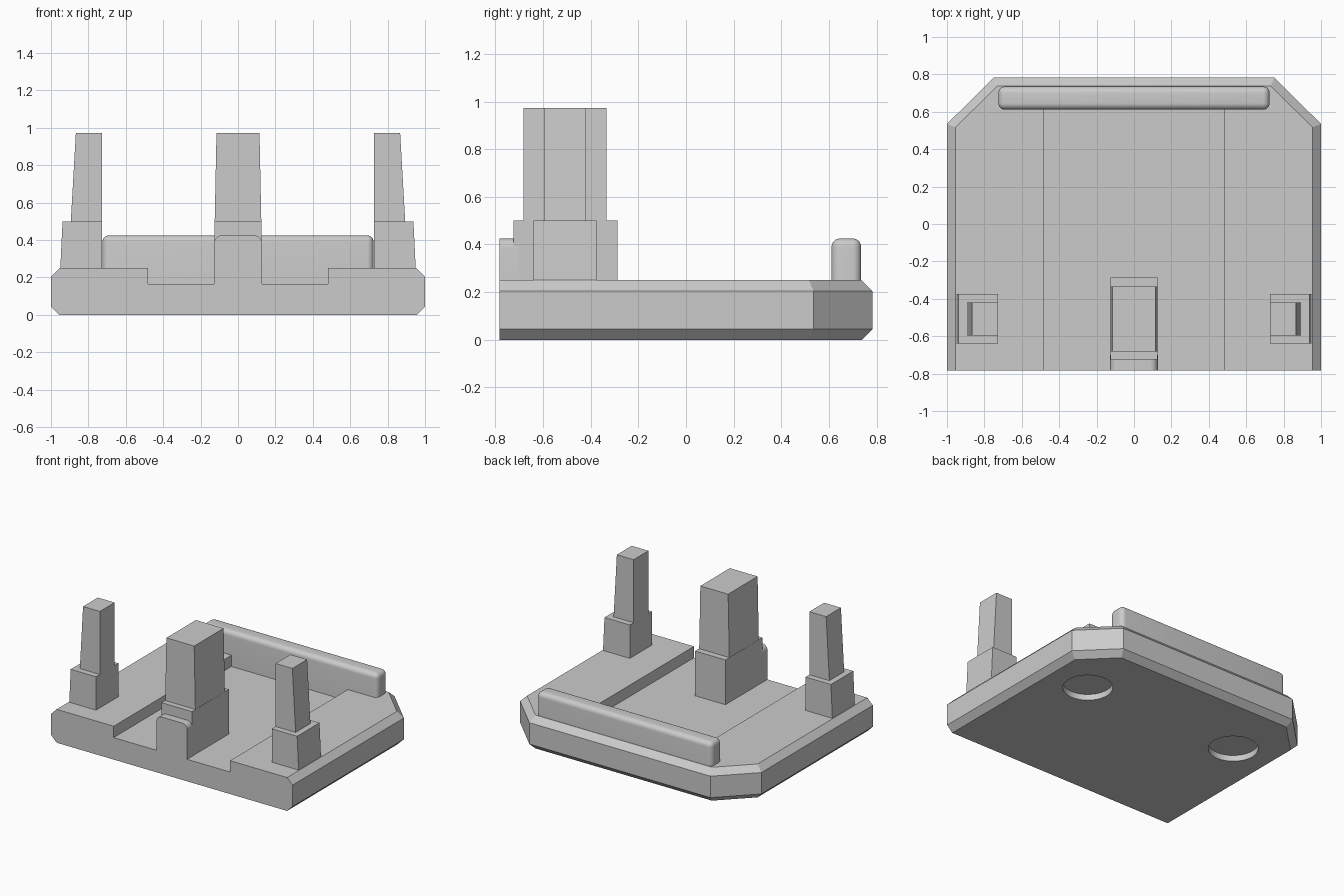
import bpy, bmesh, math

cube = bpy.data.objects.get("Cube")
if cube:
    bpy.data.objects.remove(cube, do_unlink=True)

grey = bpy.data.materials.new("plain grey")
grey.use_nodes = True
grey.diffuse_color = (0.6, 0.6, 0.6, 1)
grey.node_tree.nodes["Principled BSDF"].inputs["Base Color"].default_value = (0.6, 0.6, 0.6, 1)

HALF_DEPTH = 0.7825
FLOOR = 0.165
TOP = 0.25


def finish(name, bm):
    bmesh.ops.recalc_face_normals(bm, faces=bm.faces)
    mesh = bpy.data.meshes.new(name)
    bm.to_mesh(mesh)
    bm.free()
    mesh.materials.append(grey)
    obj = bpy.data.objects.new(name, mesh)
    bpy.context.collection.objects.link(obj)
    return obj


def loft(name, rings):
    """Skin a stack of equal-length point rings and cap both ends."""
    bm = bmesh.new()
    loops = [[bm.verts.new(p) for p in ring] for ring in rings]
    for low, high in zip(loops, loops[1:]):
        for i in range(len(low)):
            j = (i + 1) % len(low)
            bm.faces.new((low[i], low[j], high[j], high[i]))
    bm.faces.new(loops[0])
    bm.faces.new(loops[-1])
    return finish(name, bm)


def rect(x0, x1, y0, y1, z):
    return [(x0, y0, z), (x1, y0, z), (x1, y1, z), (x0, y1, z)]


def block(name, x0, x1, y0, y1, z0, z1):
    return loft(name, [rect(x0, x1, y0, y1, z0), rect(x0, x1, y0, y1, z1)])


def activate(obj):
    bpy.ops.object.select_all(action="DESELECT")
    obj.select_set(True)
    bpy.context.view_layer.objects.active = obj


def cut(obj, cutter):
    mod = obj.modifiers.new("cut", "BOOLEAN")
    mod.operation = "DIFFERENCE"
    mod.solver = "EXACT"
    mod.object = cutter
    activate(obj)
    bpy.ops.object.modifier_apply(modifier=mod.name)
    bpy.data.objects.remove(cutter, do_unlink=True)


def round_edges(obj, radius, rule):
    """Bevel the edges picked by the rule, then shade smooth."""
    bm = bmesh.new()
    bm.from_mesh(obj.data)
    edges = [e for e in bm.edges if rule(e.verts[0].co, e.verts[1].co)]
    bmesh.ops.bevel(bm, geom=edges, offset=radius, segments=6, profile=0.5, affect="EDGES")
    bm.to_mesh(obj.data)
    bm.free()
    activate(obj)
    bpy.ops.object.shade_smooth_by_angle(angle=math.radians(30))


def outline(inset, z):
    """Plate outline with cut back corners; the front edge is never inset."""
    k = inset * math.tan(math.pi / 8)
    right = [(1 - inset, -HALF_DEPTH), (1 - inset, 0.535 - k), (0.75 - k, HALF_DEPTH - inset)]
    return [(x, y, z) for x, y in right + [(-x, y) for x, y in reversed(right)]]


# Base plate with chamfered rim
BEVEL = 0.045
base = loft("base_plate", [outline(BEVEL, 0), outline(0, BEVEL),
                           outline(0, TOP - BEVEL), outline(BEVEL, TOP)])

# Channel in the top, open at the front
cut(base, block("channel_cutter", -0.482, 0.482, -1, 0.67, FLOOR, 0.5))

# Two shallow round recesses underneath
for side in (-1, 1):
    ring = [(side * 0.645 + 0.17 * math.cos(a), 0.28 + 0.17 * math.sin(a))
            for a in (math.tau * i / 48 for i in range(48))]
    cut(base, loft("recess_cutter", [[(x, y, z) for x, y in ring] for z in (-0.1, 0.045)]))

# Rounded bar along the back
bar = block("back_bar", -0.725, 0.725, 0.611, 0.735, 0.1, 0.425)
round_edges(bar, 0.035, lambda a, b: max(a.z, b.z) > 0.4)

# Centre post: stepped, with a rounded tab at the front
block("centre_post_foot", -0.126, 0.126, -0.725, -0.287, FLOOR - 0.02, 0.5)
loft("centre_post", [rect(-0.125, 0.125, -0.683, -0.334, 0.48),
                     rect(-0.115, 0.115, -0.683, -0.334, 0.972)])
tab = block("front_tab", -0.127, 0.127, -HALF_DEPTH, -0.70, FLOOR, 0.425)
round_edges(tab, 0.04, lambda a, b: min(a.z, b.z) > 0.4 and abs(a.x - b.x) < 0.01)

# Side posts: flush inner face, tapered outer face
for side, label in ((1, "left"), (-1, "right")):
    inner = side * 0.728
    loft(label + "_post_foot", [rect(inner, side * 0.951, -0.64, -0.375, TOP - 0.02),
                                rect(inner, side * 0.938, -0.64, -0.375, 0.5)])
    loft(label + "_post", [rect(inner, side * 0.895, -0.595, -0.42, 0.48),
                           rect(inner, side * 0.867, -0.595, -0.42, 0.972)])
